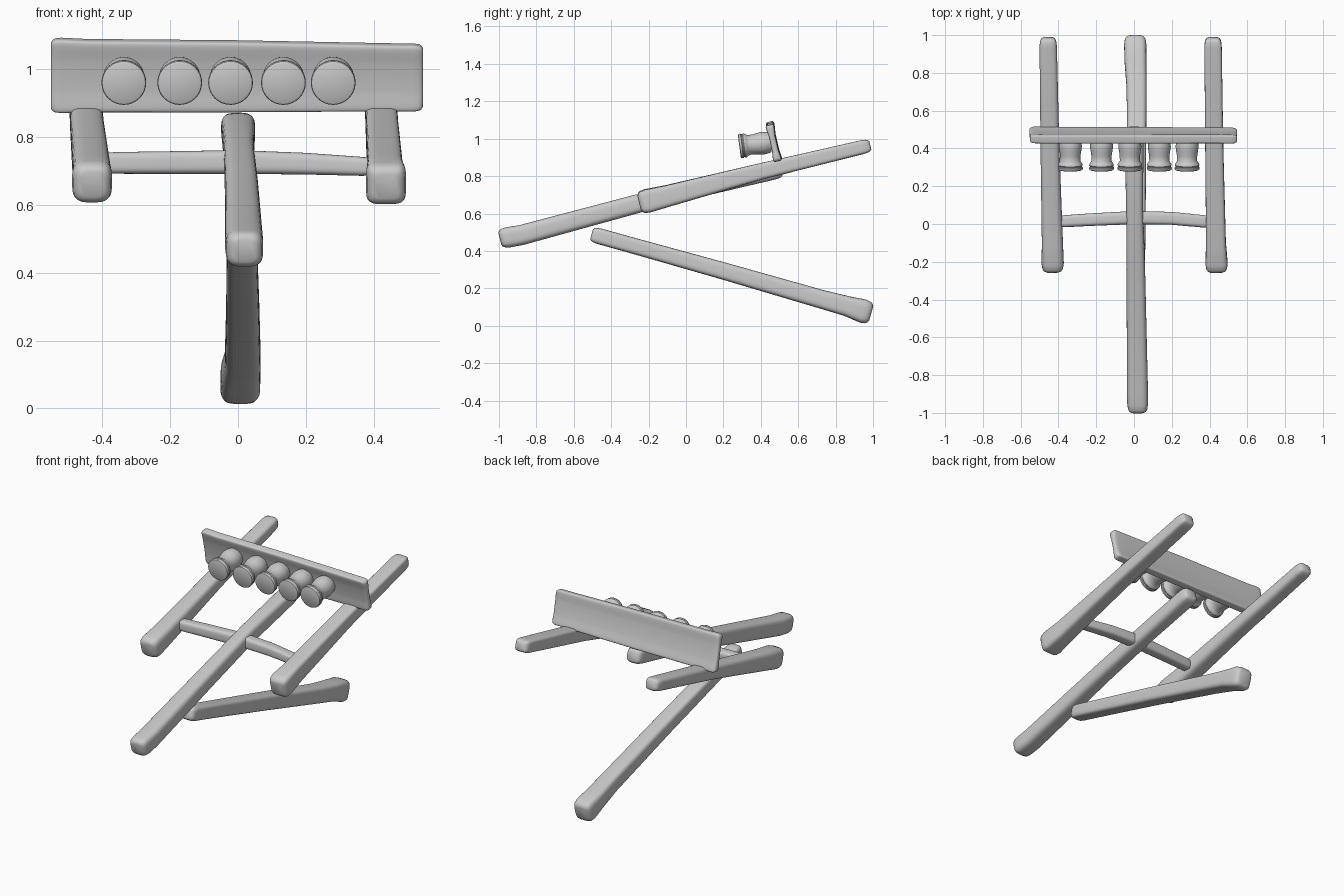
import bpy, bmesh
from math import sin, cos, pi, copysign
from mathutils import Vector

if "Cube" in bpy.data.objects:
    bpy.data.objects.remove(bpy.data.objects["Cube"])


def finish(name, bm, angle):
    bmesh.ops.recalc_face_normals(bm, faces=bm.faces[:])
    me = bpy.data.meshes.new(name)
    bm.to_mesh(me)
    bm.free()
    ob = bpy.data.objects.new(name, me)
    bpy.context.collection.objects.link(ob)
    bpy.ops.object.select_all(action='DESELECT')
    ob.select_set(True)
    bpy.context.view_layer.objects.active = ob
    bpy.ops.object.shade_smooth_by_angle(angle=angle)
    return ob


def skin(bm, rings):
    n = len(rings[0])
    for a, b in zip(rings, rings[1:]):
        for i in range(n):
            bm.faces.new((a[i], a[(i + 1) % n], b[(i + 1) % n], b[i]))
    bm.faces.new(rings[0])
    bm.faces.new(rings[-1])


def beam(name, stations, side, power=4, waist=0.0, caps=None, n=32):
    """Loft rounded-rectangle sections (x, y, z, width, height) with worn, rounded ends."""
    caps = caps or [(0, .6), (.006, .8), (.018, .93), (.045, 1)]
    pts = [(Vector(s[:3]), s[3], s[4]) for s in stations]
    d = (pts[-1][0] - pts[0][0]).normalized()
    s = Vector(side)
    s = (s - d * s.dot(d)).normalized()
    u = d.cross(s)
    (p0, w0, h0), (p1, w1, h1) = pts[0], pts[-1]
    d0 = (pts[1][0] - p0).normalized()
    d1 = (pts[-2][0] - p1).normalized()
    full = [(p0 + d0 * o, w0 * k, h0 * k if not waist else h0 - w0 * (1 - k)) for o, k in caps]
    full += pts[1:-1]
    full += [(p1 + d1 * o, w1 * k, h1 * k if not waist else h1 - w1 * (1 - k)) for o, k in reversed(caps)]
    bm = bmesh.new()
    rings = []
    for p, w, h in full:
        ring = []
        for i in range(n):
            t = 2 * pi * (i + .5) / n
            a = copysign(abs(cos(t)) ** (2 / power), cos(t))
            b = copysign(abs(sin(t)) ** (2 / power), sin(t))
            a *= 1 - waist * (1 - b * b)
            ring.append(bm.verts.new(p + s * a * w / 2 + u * b * h / 2))
        rings.append(ring)
    skin(bm, rings)
    return finish(name, bm, 1.0)


def lathe(name, origin, axis, profile, n=32):
    d = Vector(axis).normalized()
    s = Vector((1, 0, 0))
    u = d.cross(s)
    bm = bmesh.new()
    rings = [[bm.verts.new(Vector(origin) + d * t + (s * cos(2 * pi * i / n) + u * sin(2 * pi * i / n)) * r)
              for i in range(n)] for r, t in profile]
    skin(bm, rings)
    return finish(name, bm, .6)


X, Y = (1, 0, 0), (0, 1, 0)

# long centre beam
beam("centre_beam", [(.02, -.995, .465, .11, .11), (.018, -.88, .485, .112, .108),
                     (.01, -.25, .655, .098, .1), (.003, .1, .745, .09, .1),
                     (0, .51, .835, .1, .09)], X, 3.5)

# side beams
beam("left_side_beam", [(-.43, -.25, .66, .118, .125), (-.432, -.1, .695, .112, .115),
                        (-.445, .4, .825, .1, .088), (-.455, .985, .965, .092, .075)], X, 3.5)
beam("right_side_beam", [(.438, -.25, .655, .118, .125), (.434, -.1, .693, .105, .115),
                         (.425, .4, .825, .096, .088), (.418, .985, .965, .092, .075)], X, 5)

# cross bar
beam("cross_bar", [(-.41, .012, .724, .064, .064), (-.25, .022, .725, .066, .066),
                   (0, .034, .727, .07, .07), (.2, .03, .722, .068, .064),
                   (.41, .01, .712, .066, .056)], Y, 3.5)

# lower rear strut
beam("lower_strut", [(.012, -.505, .49, .09, .085), (.012, -.3, .433, .092, .085),
                     (.014, .2, .293, .098, .092), (.014, .72, .143, .106, .1),
                     (.008, .86, .105, .116, .108), (.006, .99, .065, .118, .128)], X, 4)

# tilted board with thickened edges
beam("mounting_board", [(-.552, .472, .983, .056, .222), (-.45, .47, .982, .056, .216),
                        (0, .47, .98, .056, .212), (.45, .469, .977, .056, .2),
                        (.546, .468, .976, .056, .2)], (0, .2, .045), 6, .45,
     [(0, .55), (.005, .8), (.014, .95), (.03, 1)], 64)

# row of cups
cup = [(.058, 0), (.064, .003), (.066, .008), (.066, .014), (.062, .018), (.062, .022),
       (.065, .026), (.064, .034), (.058, .042), (.053, .05), (.054, .08), (.058, .105),
       (.061, .125), (.059, .145), (.053, .168)]
for i, x in enumerate((-.337, -.172, -.022, .134, .281)):
    lathe(f"cup_{i + 1}", (x, .285, .96), (0, 1, .13), cup)
